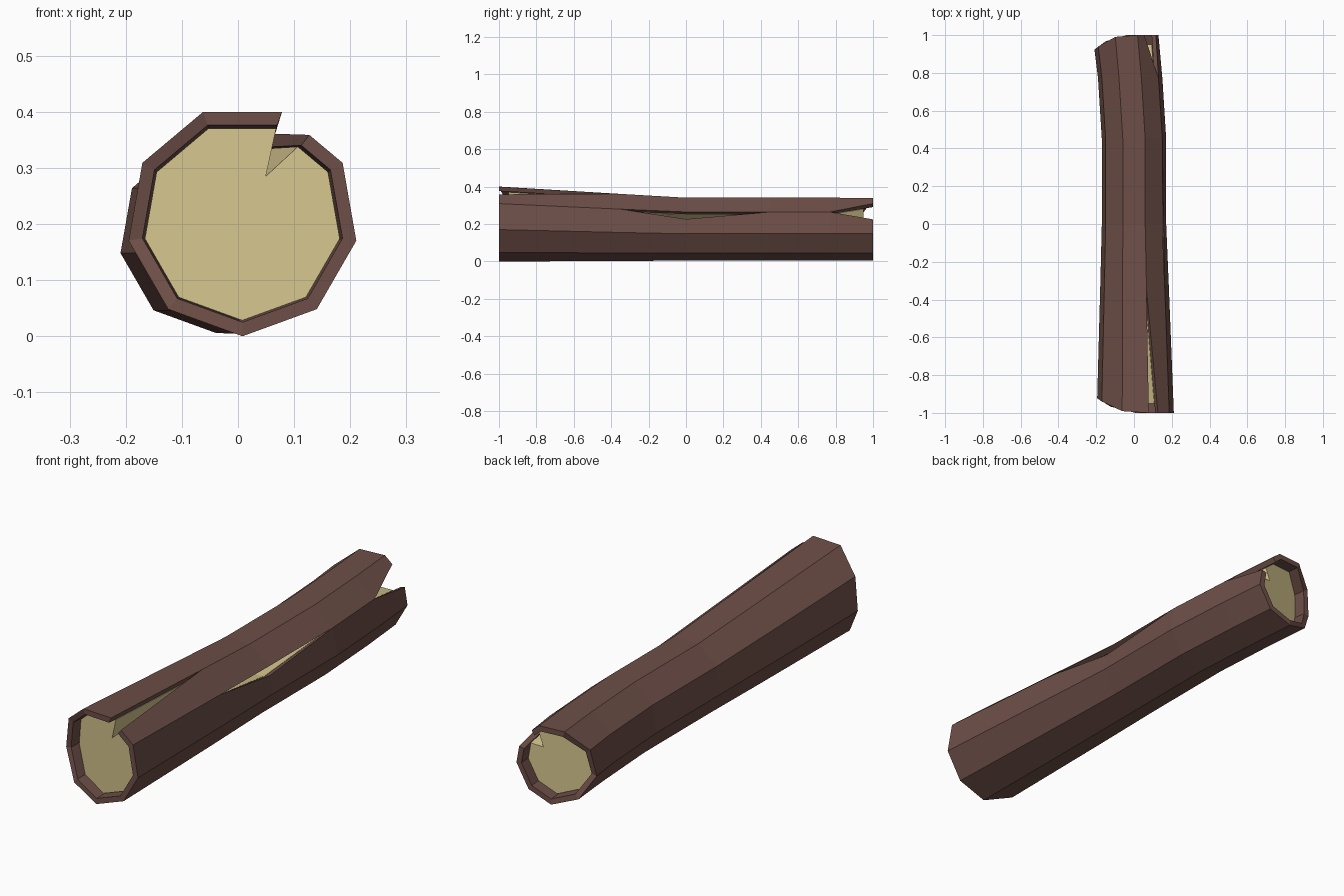
import bpy
import bmesh
import math
from mathutils import Vector

cube = bpy.data.objects.get("Cube")
if cube:
    bpy.data.objects.remove(cube)


def make_material(name, color):
    mat = bpy.data.materials.new(name)
    mat.use_nodes = True
    mat.diffuse_color = color
    bsdf = mat.node_tree.nodes["Principled BSDF"]
    bsdf.inputs["Base Color"].default_value = color
    bsdf.inputs["Roughness"].default_value = 0.9
    return mat


BARK = make_material("bark_brown", (0.156, 0.078, 0.064, 1))
WOOD = make_material("pale_wood", (0.66, 0.56, 0.27, 1))

# Sections along the log: y, centre x, centre z, radius,
# then how far the top crack, side crack upper lip and lower lip slide open
SECTIONS = [
    (-1.00, 0.008, 0.206, 0.206, 0.45, 0.0, 0.0),
    (-0.35, 0.003, 0.187, 0.185, 0.0, 0.0, 0.0),
    (0.00, 0.000, 0.178, 0.173, 0.0, 0.0, 0.33),
    (0.45, 0.000, 0.178, 0.173, 0.0, 0.0, 0.0),
    (0.77, -0.020, 0.178, 0.173, 0.0, 0.0, 0.0),
    (1.00, -0.040, 0.178, 0.172, 0.0, 0.6, 0.34),
]
CRACKS = (3, 5)      # ring index just before each crack
SIDES = 9


def ring(section, inset):
    """Nine-sided ring with doubled points at the two cracks."""
    y, cx, cz, r, top, upper, lower = section
    pts = []
    for k in range(SIDES):
        a = math.radians(-90 + 40 * k)
        dx, dz = math.cos(a), math.sin(a)
        # the ends are worn back on the right-hand side
        worn = 0.08 * max(0, -dx) ** 2 if abs(y) == 1 else 0
        yy = y - math.copysign(worn, y)
        pts.append(Vector((cx + dx * (r - inset), yy, cz + dz * (r - inset))))
    low = pts[3].lerp(pts[2], lower)
    high = pts[3].lerp(pts[4], upper)
    side = pts[4].lerp(pts[3], top)
    return pts[:3] + [low, high, side] + pts[4:]


def quad(bm, a, b, c, d, flip=False):
    bm.faces.new((d, c, b, a) if flip else (a, b, c, d))


def finish(bm, name, mat):
    bmesh.ops.remove_doubles(bm, verts=bm.verts, dist=0.0002)
    mesh = bpy.data.meshes.new(name)
    bm.to_mesh(mesh)
    bm.free()
    mesh.materials.append(mat)
    obj = bpy.data.objects.new(name, mesh)
    bpy.context.collection.objects.link(obj)
    return obj


def add_rings(bm, rings):
    return [[bm.verts.new(p) for p in pts] for pts in rings]


# Bark shell: outer wall, inner wall, end rims and crack walls
bm = bmesh.new()
outer_pts = [ring(s, 0) for s in SECTIONS]
outer = add_rings(bm, outer_pts)
inner = add_rings(bm, [ring(s, 0.025) for s in SECTIONS])
count = len(outer[0])
strips = [(i, (i + 1) % count) for i in range(count) if i not in CRACKS]
for n in range(len(SECTIONS) - 1):
    o0, o1, n0, n1 = outer[n], outer[n + 1], inner[n], inner[n + 1]
    for i, j in strips:
        quad(bm, o0[i], o1[i], o1[j], o0[j])
        quad(bm, n0[i], n0[j], n1[j], n1[i])
    for c in CRACKS:
        gap = max((p[c] - p[c + 1]).length for p in outer_pts[n:n + 2])
        if gap > 0.001:
            quad(bm, o0[c], o1[c], n1[c], n0[c])
            quad(bm, o0[c + 1], o1[c + 1], n1[c + 1], n0[c + 1], True)
for end, flip in ((0, False), (-1, True)):
    for i, j in strips:
        quad(bm, outer[end][i], outer[end][j], inner[end][j], inner[end][i], flip)
finish(bm, "bark_shell", BARK)


# Heartwood: recessed solid core with wedge grooves under the cracks
def core_ring(section):
    pts = ring(section, 0.028)
    centre = Vector((section[1], section[0], section[2]))
    result = []
    for i, p in enumerate(pts):
        result.append(p)
        if i in CRACKS:
            q = pts[i + 1]
            is_open = (p - q).length > 0.001
            apex = p.lerp(q, 0.5)
            result.append(apex.lerp(centre, 0.5) if is_open else apex)
    return result


def recess(end_ring, next_ring, depth):
    return [a.lerp(b, depth / abs(a.y - b.y)) for a, b in zip(end_ring, next_ring)]


core = [core_ring(s) for s in SECTIONS]
core[0] = recess(core[0], core[1], 0.05)
core[-1] = recess(core[-1], core[-2], 0.05)
bm = bmesh.new()
rows = add_rings(bm, core)
for a, b in zip(rows, rows[1:]):
    for i in range(len(a)):
        j = (i + 1) % len(a)
        quad(bm, a[i], b[i], b[j], a[j])
bm.faces.new(rows[0])
bm.faces.new(rows[-1][::-1])
finish(bm, "heartwood", WOOD)
